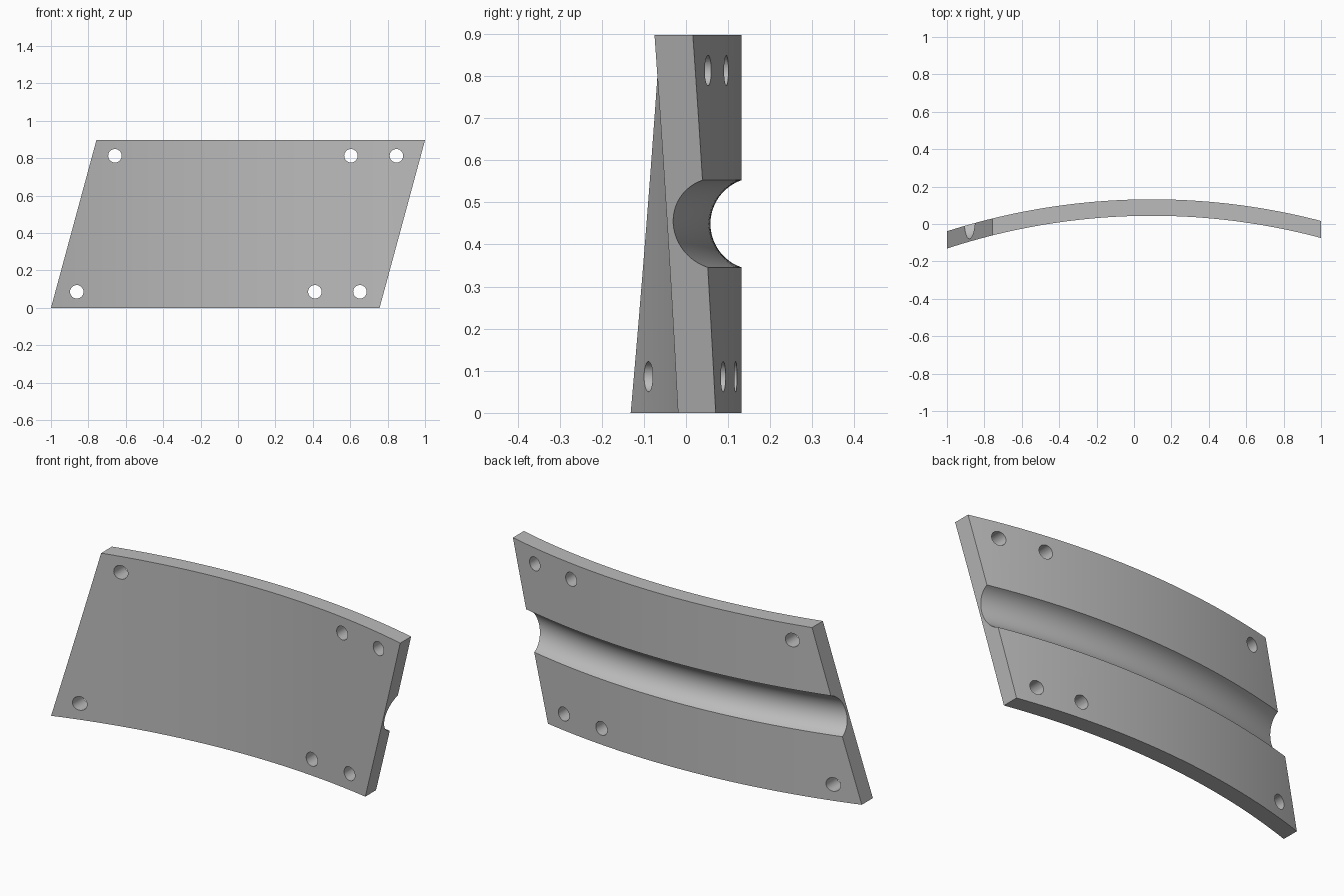
import bpy, bmesh, math
from mathutils import Vector, Matrix

if "Cube" in bpy.data.objects:
    bpy.data.objects.remove(bpy.data.objects["Cube"])

HEIGHT = 0.897
AXIS = Vector((0.095, -3.463, 0))      # vertical axis of the curved plate
R_IN, R_OUT = 3.507, 3.595
GROOVE_R, GROOVE_Z, GROOVE_OFFSET = 0.1094, 0.449, 0.0354

metal = bpy.data.materials.new("plain grey")
metal.use_nodes = True
GREY = (0.5, 0.5, 0.5, 1)
metal.diffuse_color = GREY
metal.node_tree.nodes["Principled BSDF"].inputs["Base Color"].default_value = GREY


def make_object(name, bm):
    bmesh.ops.recalc_face_normals(bm, faces=bm.faces)
    mesh = bpy.data.meshes.new(name)
    bm.to_mesh(mesh)
    bm.free()
    obj = bpy.data.objects.new(name, mesh)
    bpy.context.collection.objects.link(obj)
    mesh.materials.append(metal)
    return obj


# Cross-section: slab with a round groove in the outer side
half = math.acos(GROOVE_OFFSET / GROOVE_R)
arc = []
for i in range(25):
    a = -half + 2 * half * i / 24
    arc.append((R_OUT + GROOVE_OFFSET - GROOVE_R * math.cos(a),
                GROOVE_Z + GROOVE_R * math.sin(a)))
profile = [(R_IN, 0), (R_OUT, 0)] + arc + [(R_OUT, HEIGHT), (R_IN, HEIGHT)]

# Sweep the section around the axis
bm = bmesh.new()
STEPS, SPREAD = 64, 0.36
rings = []
for s in range(STEPS + 1):
    t = SPREAD * (2 * s / STEPS - 1)
    rings.append([bm.verts.new(AXIS + Vector((r * math.sin(t), r * math.cos(t), z)))
                  for r, z in profile])
n = len(profile)
for a, b in zip(rings, rings[1:]):
    for i in range(n):
        j = (i + 1) % n
        bm.faces.new((a[i], a[j], b[j], b[i]))

# Trim both ends with parallel slanted planes
for x, side in ((-1, -1), (0.757, 1)):
    normal = Vector((HEIGHT, 0, -0.243)).normalized() * side
    cut = bmesh.ops.bisect_plane(bm, geom=bm.verts[:] + bm.edges[:] + bm.faces[:],
                                 plane_co=(x, 0, 0), plane_no=normal, clear_outer=True)
    edges = [e for e in cut["geom_cut"] if isinstance(e, bmesh.types.BMEdge)]
    bmesh.ops.contextual_create(bm, geom=edges)
plate = make_object("curved_plate", bm)

# Screw holes straight through from front to back
bm = bmesh.new()
rows = {0.813: (-0.658, 0.604, 0.847), 0.086: (-0.862, 0.411, 0.652)}
for z, xs in rows.items():
    for x in xs:
        bmesh.ops.create_cone(bm, cap_ends=True, segments=32, radius1=0.036, radius2=0.036,
                              depth=1, matrix=Matrix.Translation((x, 0, z))
                              @ Matrix.Rotation(math.pi / 2, 4, "X"))
cutter = make_object("hole_cutter", bm)
cutter.hide_render = True
cutter.hide_set(True)

bpy.context.view_layer.objects.active = plate
plate.select_set(True)
mod = plate.modifiers.new("holes", "BOOLEAN")
mod.operation = "DIFFERENCE"
mod.solver = "EXACT"
mod.object = cutter
bpy.ops.object.modifier_apply(modifier=mod.name)
bpy.data.objects.remove(cutter)
bpy.ops.object.shade_smooth_by_angle(angle=math.radians(30))
